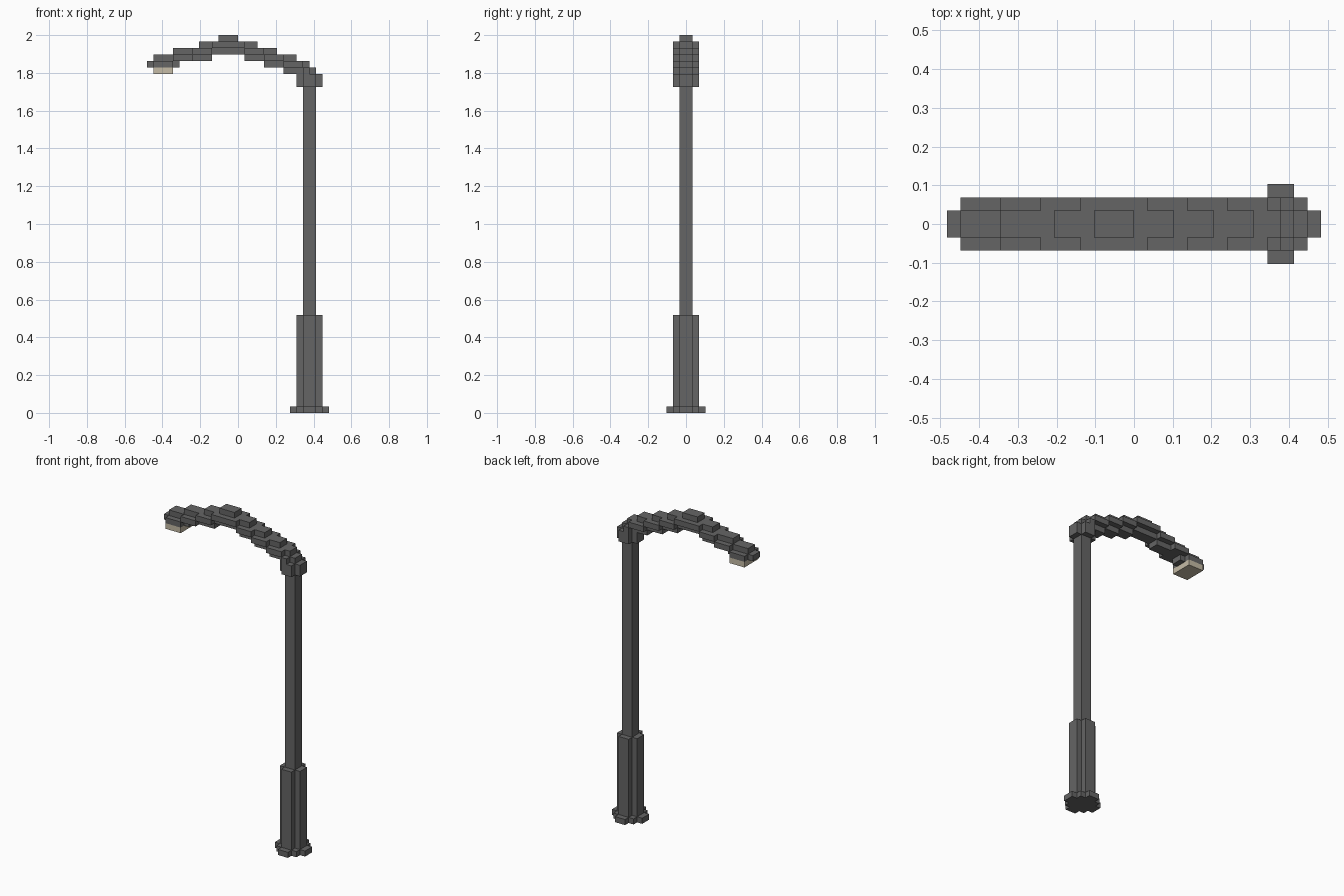
import bpy, bmesh, math

if "Cube" in bpy.data.objects:
    bpy.data.objects.remove(bpy.data.objects["Cube"])

U = 1 / 29  # one block


def material(name, col):
    m = bpy.data.materials.new(name)
    m.diffuse_color = (*col, 1)
    m.use_nodes = True
    m.node_tree.nodes["Principled BSDF"].inputs["Base Color"].default_value = m.diffuse_color
    return m


GREY = material("dark grey metal", (0.13, 0.13, 0.13))
CREAM = material("warm cream lamp", (0.56, 0.50, 0.38))


def blocks(name, boxes, mat):
    """Merge boxes (x0, x1, half_width_y, z0, z1), in blocks, into one clean shell."""
    cells = {(x, y, z) for x0, x1, w, z0, z1 in boxes
             for x in range(x0, x1) for y in range(-w, w) for z in range(z0, z1)}
    bm = bmesh.new()
    verts = {}

    def vert(p):
        if p not in verts:
            verts[p] = bm.verts.new([c * U for c in p])
        return verts[p]

    for cell in cells:
        for axis in range(3):
            a, b = (axis + 1) % 3, (axis + 2) % 3
            for side in (0, 1):
                near = list(cell)
                near[axis] += 2 * side - 1
                if tuple(near) in cells:
                    continue
                loop = []
                for i, j in ((0, 0), (1, 0), (1, 1), (0, 1)):
                    p = list(cell)
                    p[axis] += side
                    p[a] += i
                    p[b] += j
                    loop.append(vert(tuple(p)))
                bm.faces.new(loop if side else loop[::-1])
    bmesh.ops.dissolve_limit(bm, angle_limit=math.radians(1),
                             verts=bm.verts[:], edges=bm.edges[:])
    me = bpy.data.meshes.new(name)
    bm.to_mesh(me)
    bm.free()
    me.materials.append(mat)
    bpy.context.collection.objects.link(bpy.data.objects.new(name, me))


def cross(z0, z1):
    return [(9, 13, 1, z0, z1), (10, 12, 2, z0, z1)]


# Foot plate, thick lower sleeve, pole and collar
blocks("foot_plate", [(8, 14, 1, 0, 1), (9, 13, 2, 0, 1), (10, 12, 3, 0, 1)], GREY)
blocks("lower_sleeve", cross(1, 15), GREY)
blocks("pole", [(10, 12, 1, 15, 50)], GREY)
blocks("collar", cross(50, 52), GREY)

# Stepped curved arm: narrow spine (half width 1) with wide steps (half width 2)
spine = [(-3, 0, 57), (-6, 3, 56), (-10, 6, 55), (-13, -4, 54), (1, 9, 54),
         (-14, -9, 53), (4, 11, 53), (7, 12, 52)]
steps = [(-4, 1, 56), (-7, -4, 55), (1, 4, 55), (-10, -7, 54), (4, 7, 54),
         (-13, -10, 53), (7, 10, 53), (10, 11, 52)]
blocks("curved_arm", [(a, b, 1, z, z + 1) for a, b, z in spine]
       + [(a, b, 2, z, z + 1) for a, b, z in steps], GREY)

# Lamp under the arm tip
blocks("lamp", [(-13, -10, 2, 52, 53)], CREAM)
